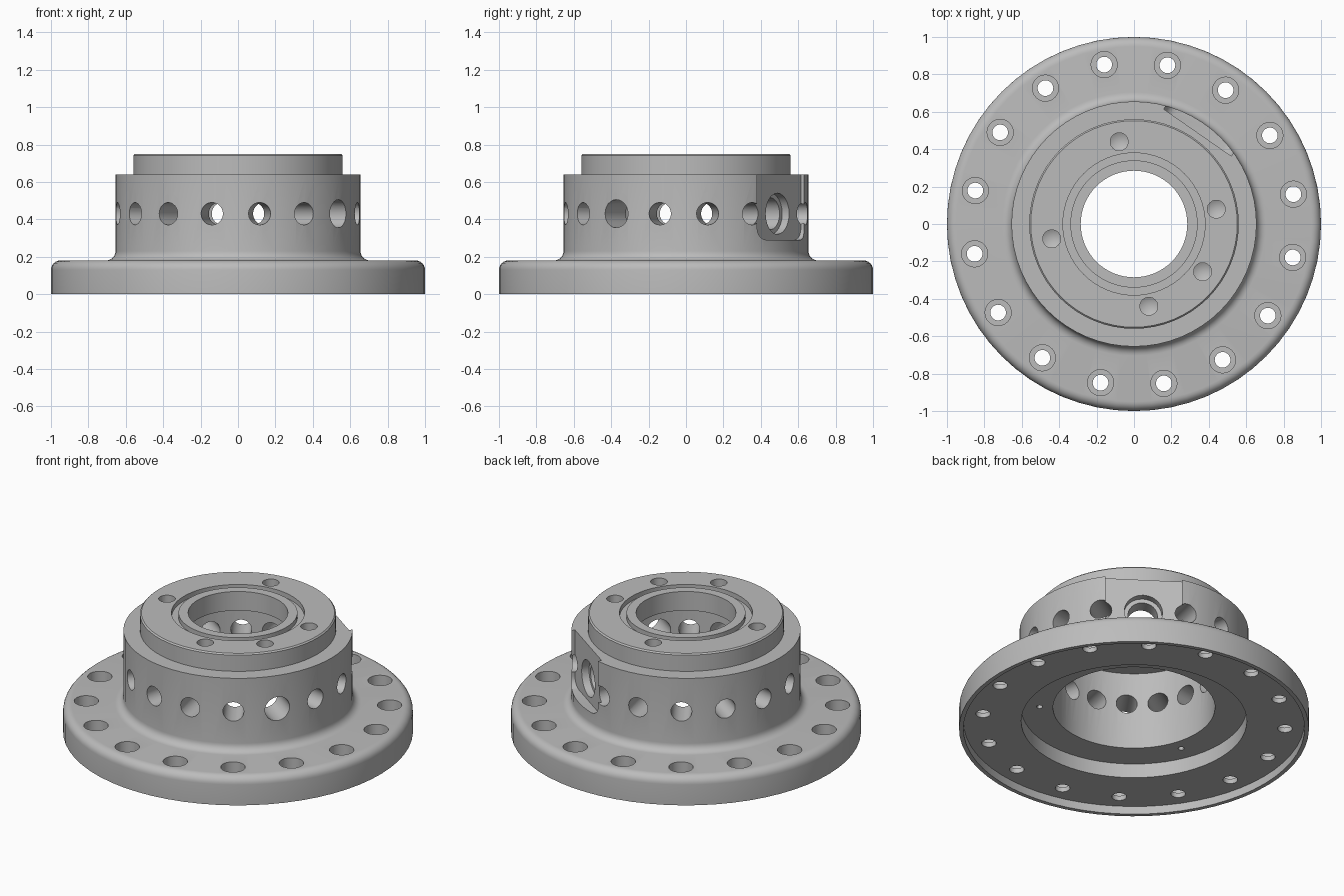
import bpy, bmesh
from math import radians, cos, sin, pi
from mathutils import Matrix

if "Cube" in bpy.data.objects:
    bpy.data.objects.remove(bpy.data.objects["Cube"], do_unlink=True)

STEP = 22.5      # angular spacing of the bolt and side holes
PHASE = 10.2     # shared rotation of every hole pattern

metal = bpy.data.materials.new("grey_metal")
metal.use_nodes = True
COLOUR = (0.5, 0.5, 0.5, 1)
metal.diffuse_color = COLOUR
metal.node_tree.nodes["Principled BSDF"].inputs["Base Color"].default_value = COLOUR


def revolve(bm, profile, segments, matrix=None):
    """Lathe a closed (radius, height) outline around z and place it."""
    rings = []
    for k in range(segments):
        a = 2 * pi * k / segments
        rings.append([bm.verts.new((r * cos(a), r * sin(a), z)) for r, z in profile])
    verts = [v for ring in rings for v in ring]
    n = len(profile)
    for k in range(segments):
        a, b = rings[k], rings[(k + 1) % segments]
        for i in range(n):
            j = (i + 1) % n
            if profile[i][0] == 0 and profile[j][0] == 0:
                continue
            bm.faces.new((a[i], b[i], b[j], a[j]))
    bmesh.ops.remove_doubles(bm, verts=verts, dist=1e-5)
    verts = [v for v in verts if v.is_valid]
    if matrix:
        bmesh.ops.transform(bm, matrix=matrix, verts=verts)


def finish(name, bm):
    bmesh.ops.dissolve_degenerate(bm, edges=bm.edges, dist=1e-6)
    bmesh.ops.recalc_face_normals(bm, faces=bm.faces)
    mesh = bpy.data.meshes.new(name)
    bm.to_mesh(mesh)
    bm.free()
    obj = bpy.data.objects.new(name, mesh)
    bpy.context.collection.objects.link(obj)
    return obj


def arc(cx, cz, r, start, end, steps=6):
    return [(cx + r * cos(radians(start + (end - start) * i / steps)),
             cz + r * sin(radians(start + (end - start) * i / steps)))
            for i in range(steps + 1)]


def plug(r, low, high):
    return [(0, low), (r, low), (r, high), (0, high)]


def around(angle, radius):
    return Matrix.Rotation(radians(angle), 4, "Z") @ Matrix.Translation((radius, 0, 0))


def radial(angle, height):
    """Turn a z-axis cutter so that it points outward through the hub wall."""
    return (Matrix.Translation((0, 0, height)) @ Matrix.Rotation(radians(angle), 4, "Z")
            @ Matrix.Rotation(pi / 2, 4, "Y"))


# Flange, hub, raised collar, seal groove, bore and stepped underside
outline = [(0.975, 0), (1, 0)]
outline += arc(0.95, 0.13, 0.05, 0, 90)
outline += arc(0.705, 0.23, 0.05, 270, 180)
outline += [(0.655, 0.64), (0.56, 0.64), (0.56, 0.742), (0.552, 0.75),
            (0.38, 0.75), (0.38, 0.72), (0.34, 0.72), (0.34, 0.75),
            (0.285, 0.75), (0.285, 0.63), (0.463, 0.63), (0.463, 0.14),
            (0.645, 0.14), (0.645, 0.05), (0.975, 0.05)]
bm = bmesh.new()
revolve(bm, outline, 64)
body = finish("flanged_hub", bm)
body.data.materials.append(metal)

cutters = []

# Counterbored bolt holes through the flange
bm = bmesh.new()
bolt = [(0, -0.1), (0.042, -0.1), (0.042, 0.08), (0.07, 0.08), (0.07, 0.3), (0, 0.3)]
for k in range(16):
    revolve(bm, bolt, 24, around(PHASE + 0.4 + STEP * k, 0.867))
cutters.append(finish("bolt_hole_cutter", bm))

# Flat pocket with rounded lower corners in the hub side
pocket_angle = PHASE + 2 * STEP
bm = bmesh.new()
bmesh.ops.create_cube(bm, size=1, matrix=Matrix.Translation((0.695, 0, 0.49))
                      @ Matrix.Diagonal((0.2, 0.44, 0.4, 1)))
corners = [e for e in bm.edges if all(v.co.z < 0.4 for v in e.verts)
           and abs(e.verts[0].co.x - e.verts[1].co.x) > 0.1]
bmesh.ops.bevel(bm, geom=corners, offset=0.06, segments=5, profile=0.5, affect="EDGES")
bm.transform(Matrix.Rotation(radians(pocket_angle), 4, "Z"))
cutters.append(finish("pocket_cutter", bm))

# Ring of side holes, one wider and one counterbored inside the pocket
bm = bmesh.new()
for k in range(16):
    angle = PHASE + STEP * k
    if k == 2:
        shape = [(0, 0.42), (0.085, 0.42), (0.085, 0.55), (0.11, 0.55), (0.11, 0.75), (0, 0.75)]
    else:
        shape = plug(0.075 if k == 14 else 0.06, 0.42, 0.75)
    revolve(bm, shape, 24, radial(angle, 0.43))
cutters.append(finish("side_hole_cutter", bm))

# Blind drilled holes in the collar, with pointed bottoms
bm = bmesh.new()
drill = [(0, 0.65), (0.048, 0.675), (0.048, 0.8), (0, 0.8)]
for angle in (0, 90, 180, 270, 315):
    revolve(bm, drill, 20, around(PHASE + angle, 0.447))
# Small pin holes in the underside step
for angle in (-39, 200):
    revolve(bm, plug(0.018, 0.1, 0.19), 12, around(angle, 0.54))
cutters.append(finish("drill_cutter", bm))

# Cut everything, keep the result and drop the cutters
for cutter in cutters:
    cutter.hide_render = True
    mod = body.modifiers.new(cutter.name, "BOOLEAN")
    mod.operation = "DIFFERENCE"
    mod.solver = "EXACT"
    mod.object = cutter
bpy.context.view_layer.update()
result = bpy.data.meshes.new_from_object(body.evaluated_get(bpy.context.evaluated_depsgraph_get()))
body.modifiers.clear()
body.data = result
body.data.materials.clear()
body.data.materials.append(metal)
for poly in body.data.polygons:
    poly.material_index = 0
for cutter in cutters:
    bpy.data.objects.remove(cutter, do_unlink=True)

bpy.ops.object.select_all(action="DESELECT")
body.select_set(True)
bpy.context.view_layer.objects.active = body
bpy.ops.object.shade_smooth_by_angle(angle=radians(30))
